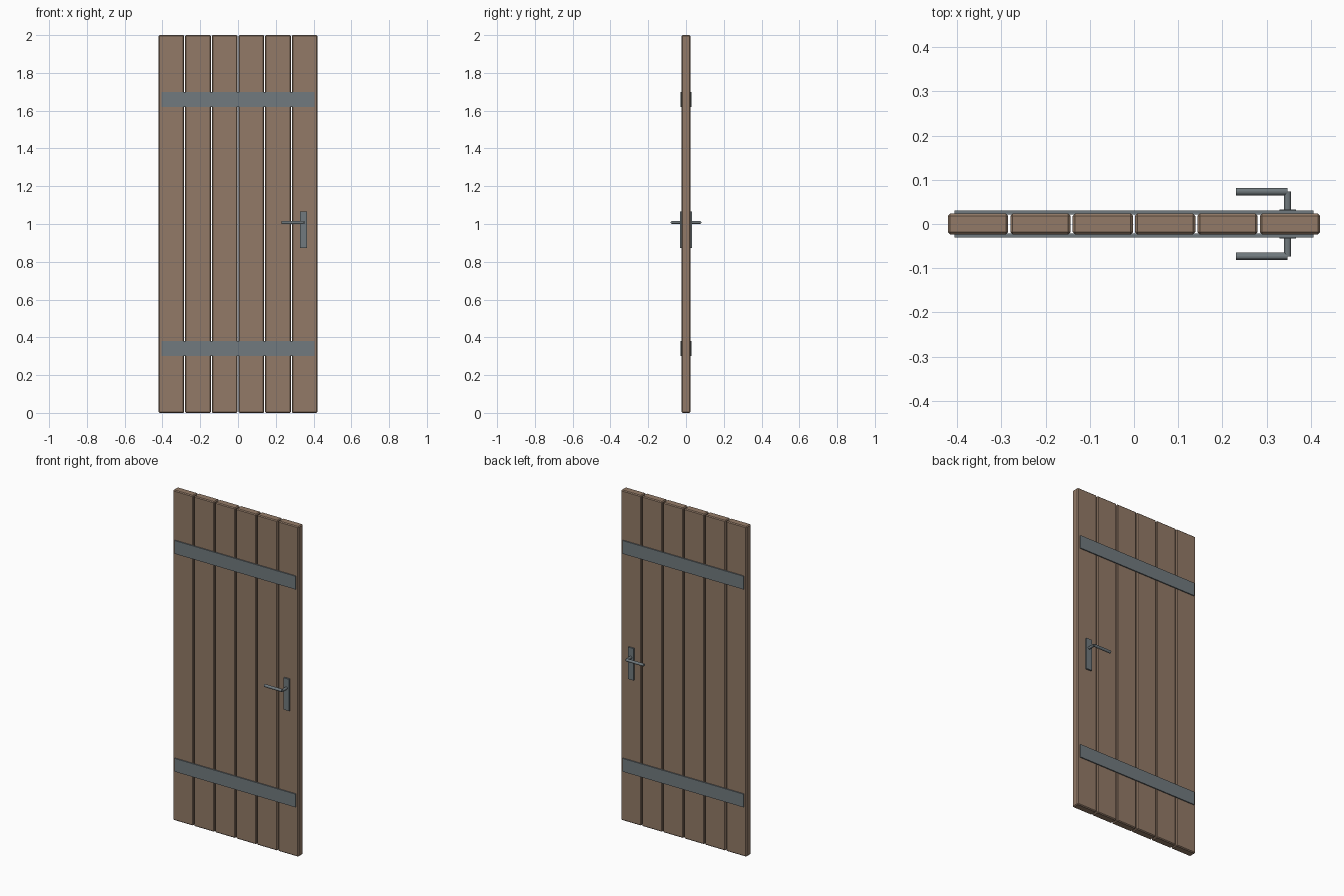
import bpy, bmesh
from mathutils import Matrix, Vector

if "Cube" in bpy.data.objects:
    bpy.data.objects.remove(bpy.data.objects["Cube"])


def material(name, rgb):
    m = bpy.data.materials.new(name)
    m.diffuse_color = (*rgb, 1)
    m.use_nodes = True
    m.node_tree.nodes["Principled BSDF"].inputs["Base Color"].default_value = m.diffuse_color
    return m


WOOD = material("brown wood", (0.29, 0.195, 0.135))
METAL = material("grey iron", (0.165, 0.195, 0.21))


def finish(name, bm, mat):
    bmesh.ops.recalc_face_normals(bm, faces=bm.faces)
    me = bpy.data.meshes.new(name)
    bm.to_mesh(me)
    bm.free()
    me.materials.append(mat)
    ob = bpy.data.objects.new(name, me)
    bpy.context.collection.objects.link(ob)
    return ob


def box(name, lo, hi, mat, bevel=0):
    lo, hi = Vector(lo), Vector(hi)
    bm = bmesh.new()
    bmesh.ops.create_cube(bm, size=1, matrix=Matrix.Translation((lo + hi) / 2)
                          @ Matrix.Diagonal((*(hi - lo), 1)))
    if bevel:
        bmesh.ops.bevel(bm, geom=bm.edges[:], offset=bevel, segments=1, affect='EDGES')
    return finish(name, bm, mat)


def rod(name, a, b, r, mat, sides=12):
    a, b = Vector(a), Vector(b)
    bm = bmesh.new()
    turn = (b - a).to_track_quat('Z', 'Y').to_matrix().to_4x4()
    bmesh.ops.create_cone(bm, cap_ends=True, segments=sides, radius1=r, radius2=r,
                          depth=(b - a).length,
                          matrix=Matrix.Translation((a + b) / 2) @ turn)
    return finish(name, bm, mat)


# Six chamfered planks with narrow gaps
PITCH, WIDTH, HALF = 0.1412, 0.136, 0.0235
for i in range(6):
    x = (i - 2.5) * PITCH
    box(f"plank_{i + 1}", (x - WIDTH / 2, -HALF, 0), (x + WIDTH / 2, HALF, 2), WOOD, 0.005)

# Straps, lock plate and lever, the same on both faces
for side, s in (("front", -1), ("back", 1)):
    for level, z in (("lower", 0.30), ("upper", 1.62)):
        box(f"{side}_{level}_strap", (-0.406, min(s * 0.022, s * 0.03), z),
            (0.406, max(s * 0.022, s * 0.03), z + 0.08), METAL)
    box(f"{side}_lock_plate", (0.329, min(s * 0.022, s * 0.033), 0.873),
        (0.366, max(s * 0.022, s * 0.033), 1.066), METAL)
    rod(f"{side}_handle_stem", (0.3475, s * 0.02, 1.008), (0.3475, s * 0.073, 1.008), 0.008, METAL)
    rod(f"{side}_handle_lever", (0.3475, s * 0.073, 1.008), (0.2305, s * 0.073, 1.008), 0.0085, METAL)
